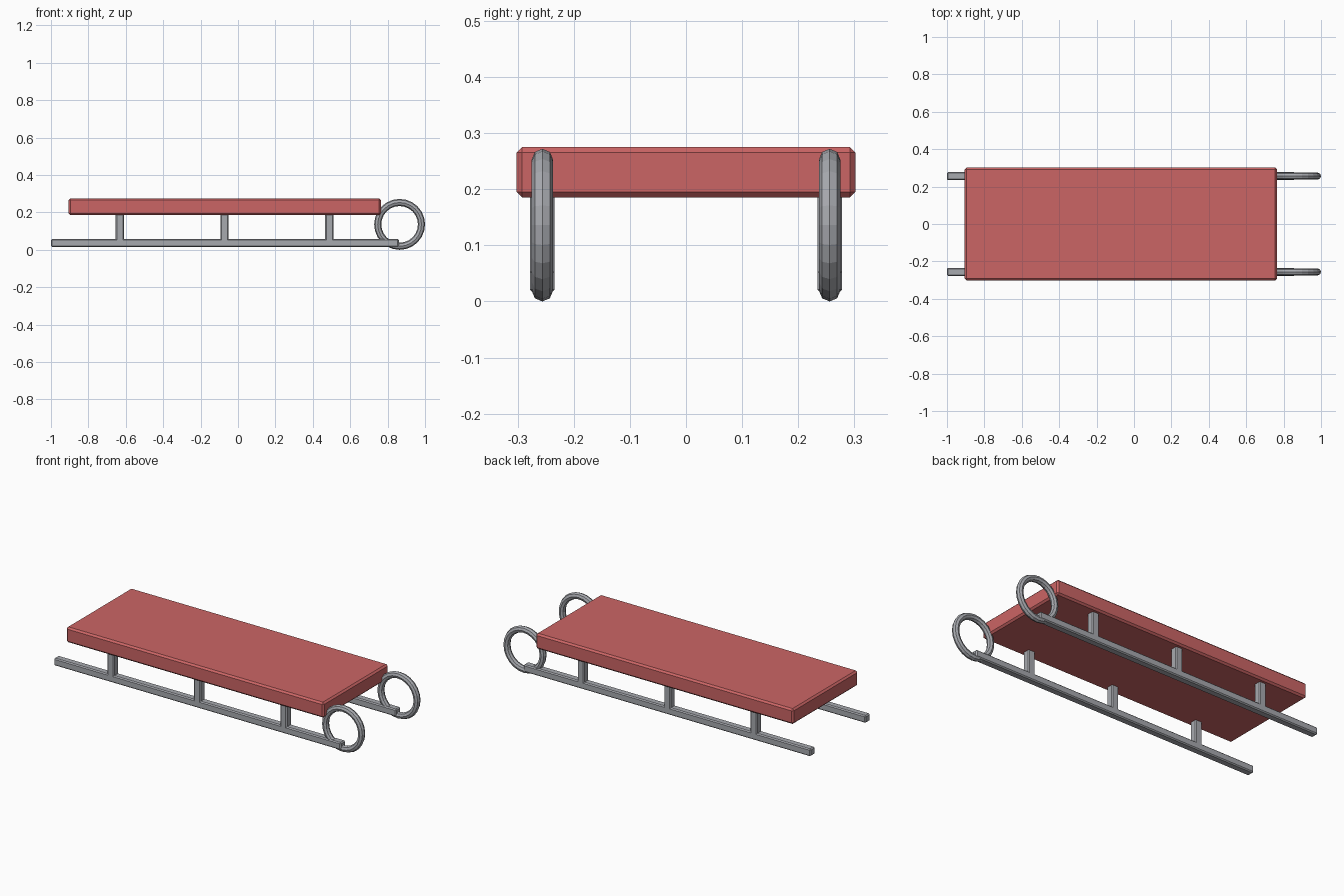
import bpy
from math import pi

cube = bpy.data.objects.get("Cube")
if cube:
    bpy.data.objects.remove(cube, do_unlink=True)


def make_material(name, color):
    mat = bpy.data.materials.new(name)
    mat.use_nodes = True
    mat.diffuse_color = (*color, 1)
    mat.node_tree.nodes["Principled BSDF"].inputs["Base Color"].default_value = (*color, 1)
    return mat


RED = make_material("red deck paint", (0.6, 0.13, 0.13))
GREY = make_material("grey metal", (0.39, 0.4, 0.43))


def box(name, low, high, chamfer, mat):
    """Chamfered box between two opposite corners."""
    bpy.ops.mesh.primitive_cube_add(size=1)
    ob = bpy.context.object
    ob.name = name
    ob.location = [(a + b) / 2 for a, b in zip(low, high)]
    ob.scale = [b - a for a, b in zip(low, high)]
    bpy.ops.object.transform_apply(location=False, rotation=False, scale=True)
    bevel = ob.modifiers.new("chamfer", 'BEVEL')
    bevel.width = chamfer
    bevel.segments = 1
    ob.data.materials.append(mat)
    return ob


# Flat deck
box("deck", (-0.905, -0.302, 0.185), (0.765, 0.302, 0.275), 0.01, RED)

HALF = 0.022
for side, y in (("left", 0.256), ("right", -0.256)):
    # Long runner
    box(f"{side}_runner", (-1, y - HALF, 0.015), (0.86, y + HALF, 0.058), 0.006, GREY)
    # Posts between runner and deck
    for label, x in (("rear", -0.632), ("middle", -0.072), ("front", 0.488)):
        box(f"{side}_{label}_post", (x - HALF, y - HALF, 0.045),
            (x + HALF, y + HALF, 0.195), 0.006, GREY)
    # Ring at the runner tip
    bpy.ops.mesh.primitive_torus_add(
        location=(0.864, y, 0.136), rotation=(pi / 2, 0, 0),
        major_radius=0.117, minor_radius=0.019,
        major_segments=24, minor_segments=8)
    ring = bpy.context.object
    ring.name = f"{side}_ring"
    ring.data.materials.append(GREY)
